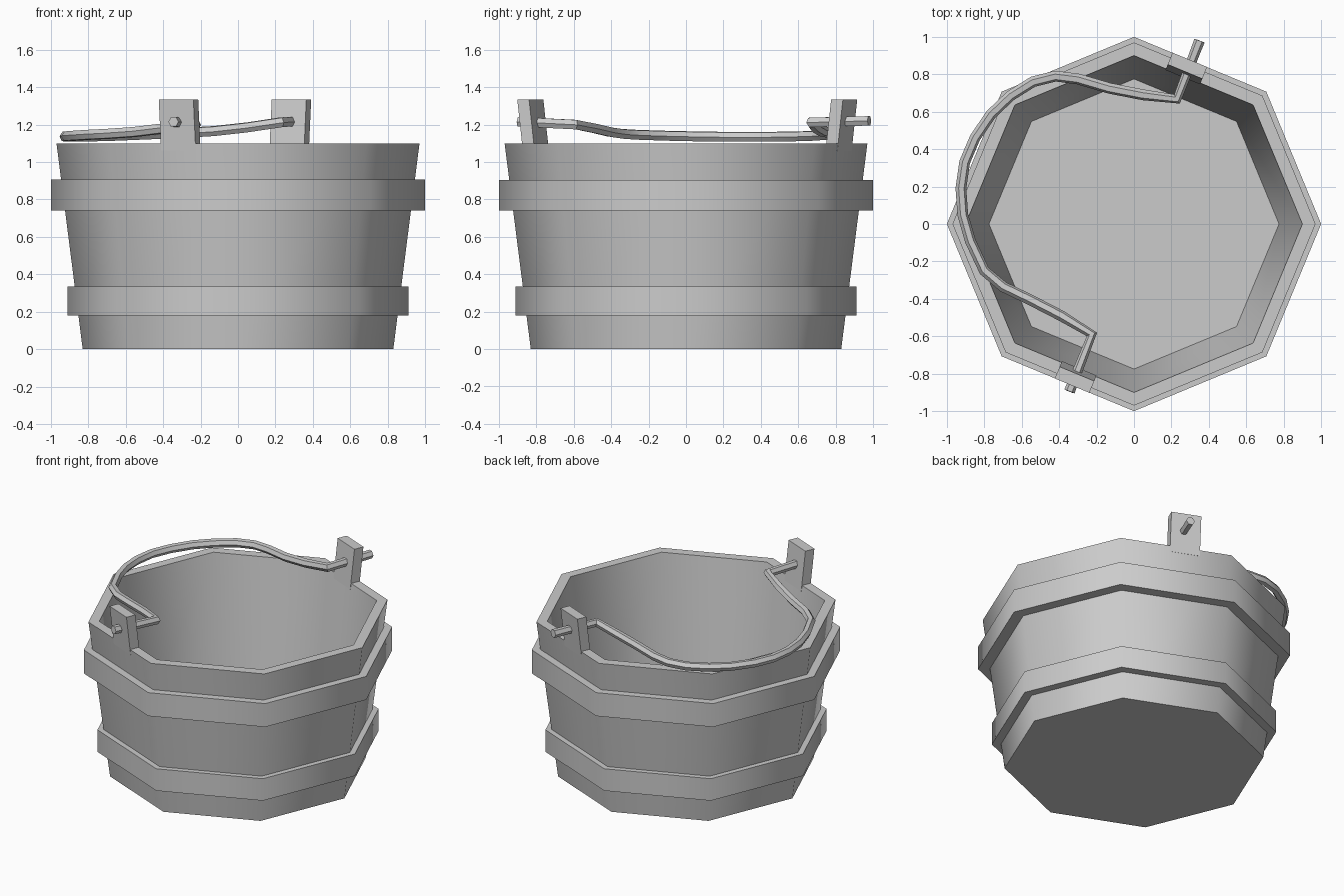
import bpy, bmesh, math
from mathutils import Vector

if "Cube" in bpy.data.objects:
    bpy.data.objects.remove(bpy.data.objects["Cube"])

SIDES = 8


def finish(name, bm, angle):
    bmesh.ops.recalc_face_normals(bm, faces=bm.faces)
    mesh = bpy.data.meshes.new(name)
    bm.to_mesh(mesh)
    bm.free()
    ob = bpy.data.objects.new(name, mesh)
    bpy.context.collection.objects.link(ob)
    bpy.ops.object.select_all(action='DESELECT')
    ob.select_set(True)
    bpy.context.view_layer.objects.active = ob
    bpy.ops.object.shade_smooth_by_angle(angle=math.radians(angle))
    return ob


def lathe(name, profile, closed):
    """Octagonal lathe; an open profile is capped at both ends."""
    bm = bmesh.new()
    rings = [[bm.verts.new((r * math.cos(k * math.tau / SIDES),
                            r * math.sin(k * math.tau / SIDES), z))
              for k in range(SIDES)] for r, z in profile]
    pairs = list(zip(rings, rings[1:]))
    if closed:
        pairs.append((rings[-1], rings[0]))
    else:
        bm.faces.new(rings[0])
        bm.faces.new(rings[-1])
    for a, b in pairs:
        for k in range(SIDES):
            j = (k + 1) % SIDES
            bm.faces.new((a[k], a[j], b[j], b[k]))
    return finish(name, bm, 50)


def wall_radius(z):
    return 0.83 + 0.127 * z


# Tub: flared outer wall, rim, inner wall and floor
lathe("tub", [(0.83, 0), (0.97, 1.1), (0.90, 1.1), (0.775, 0.1)], False)

# Two upright hoops around the tub
for name, r, z0, z1 in (("lower_hoop", 0.912, 0.18, 0.335),
                        ("upper_hoop", 1.0, 0.74, 0.905)):
    lathe(name, [(r, z0), (r, z1), (wall_radius(z1) - 0.02, z1),
                 (wall_radius(z0) - 0.02, z0)], True)


# Ears: leaning blocks that continue the wall above the rim
def ear(name, sign, shift):
    out = Vector((0.383, 0.924, 0)) * sign
    tan = Vector((0.924, -0.383, 0))
    bm = bmesh.new()
    bmesh.ops.create_cube(bm, size=1)
    for v in bm.verts:
        z = 1.335 if v.co.z > 0 else 1.06
        radial = 0.863 + (z - 1.1) * 0.117 + v.co.y * 0.068
        v.co = out * radial + tan * (shift + v.co.x * 0.2) + Vector((0, 0, z))
    finish(name, bm, 30)


ear("front_ear", -1, 0.025)
ear("back_ear", 1, -0.06)

# Handle: one hexagonal rod, its ends bent through the ears
path = [(-0.345, -0.895, 1.215), (-0.225, -0.59, 1.20), (-0.39, -0.49, 1.18),
        (-0.555, -0.405, 1.16), (-0.70, -0.335, 1.15), (-0.80, -0.25, 1.145),
        (-0.875, -0.09, 1.14), (-0.915, 0.05, 1.137), (-0.925, 0.19, 1.135),
        (-0.905, 0.33, 1.135), (-0.85, 0.46, 1.135), (-0.765, 0.585, 1.137),
        (-0.66, 0.685, 1.14), (-0.54, 0.76, 1.145), (-0.42, 0.79, 1.15),
        (-0.30, 0.775, 1.155), (-0.13, 0.725, 1.165), (0.05, 0.69, 1.185),
        (0.23, 0.668, 1.212), (0.35, 0.98, 1.22)]
curve = bpy.data.curves.new("handle", 'CURVE')
curve.dimensions = '3D'
curve.bevel_depth = 0.029
curve.bevel_resolution = 1
curve.use_fill_caps = True
spline = curve.splines.new('POLY')
spline.points.add(len(path) - 1)
for p, co in zip(spline.points, path):
    p.co = (*co, 1)
handle = bpy.data.objects.new("handle", curve)
bpy.context.collection.objects.link(handle)
bpy.ops.object.select_all(action='DESELECT')
handle.select_set(True)
bpy.context.view_layer.objects.active = handle
bpy.ops.object.convert(target='MESH')
bpy.ops.object.shade_smooth_by_angle(angle=math.radians(30))
